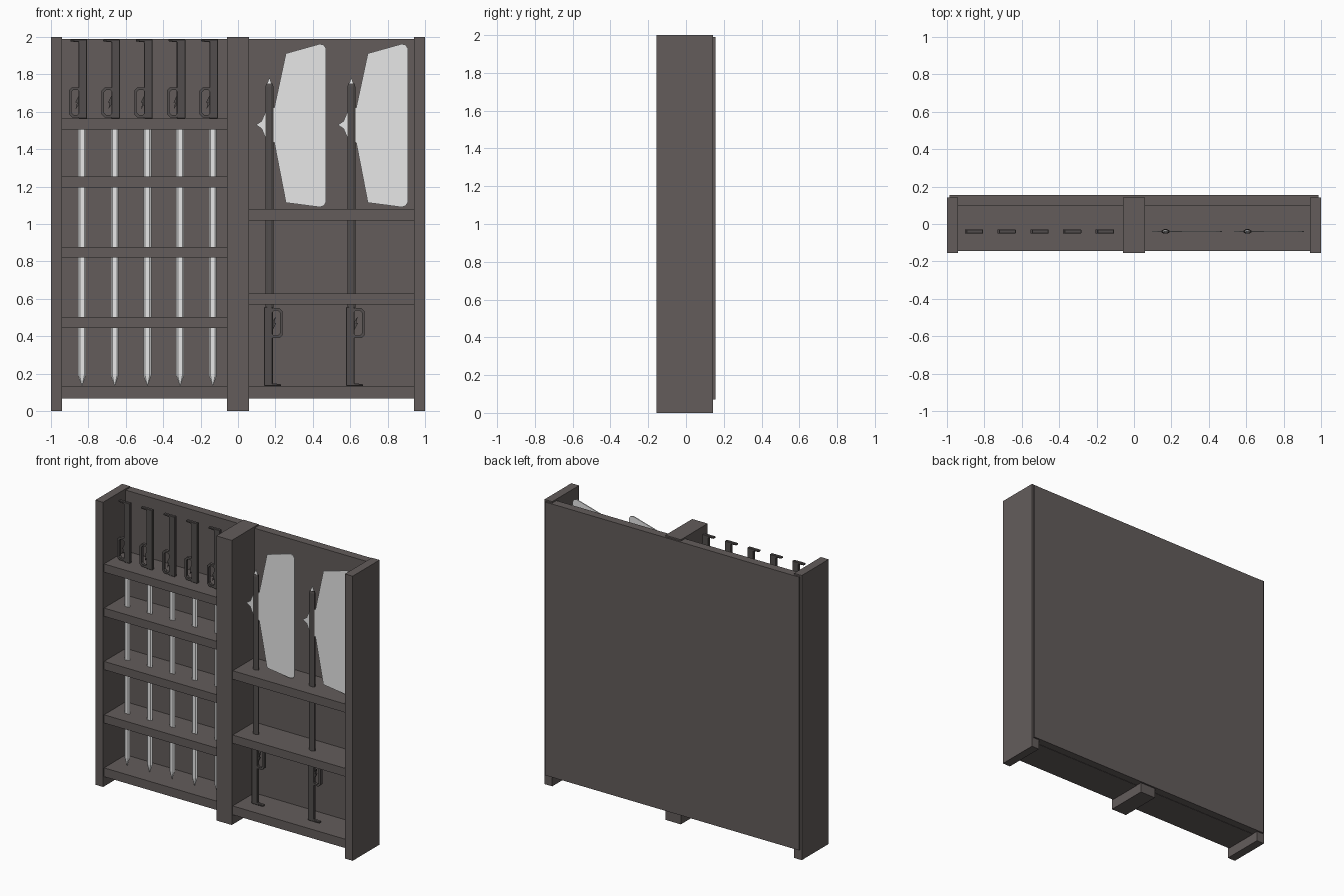
import bpy, bmesh, math

if "Cube" in bpy.data.objects:
    bpy.data.objects.remove(bpy.data.objects["Cube"])

def material(name, rgb):
    m = bpy.data.materials.new(name)
    m.diffuse_color = (*rgb, 1)
    m.use_nodes = True
    m.node_tree.nodes["Principled BSDF"].inputs["Base Color"].default_value = m.diffuse_color
    return m

WOOD = material("dark wood", (0.125, 0.108, 0.105))
GRIP = material("grip dark", (0.085, 0.076, 0.074))
STEEL = material("pale steel", (0.8, 0.8, 0.8))

def finish(bm, name, mat, bevel=0):
    bmesh.ops.recalc_face_normals(bm, faces=bm.faces[:])
    me = bpy.data.meshes.new(name)
    bm.to_mesh(me)
    bm.free()
    me.materials.append(mat)
    ob = bpy.data.objects.new(name, me)
    bpy.context.collection.objects.link(ob)
    if bevel:
        mod = ob.modifiers.new("bevel", 'BEVEL')
        mod.width = bevel
        mod.segments = 1
    return ob

def box(name, x, y, z, mat=WOOD):
    bm = bmesh.new()
    bmesh.ops.create_cube(bm, size=1)
    for v in bm.verts:
        v.co = [a[0] + (c + 0.5) * (a[1] - a[0]) for a, c in zip((x, y, z), v.co)]
    return finish(bm, name, mat)

def plate(name, pts, origin, depth, mat, sign=1, hole=None, bevel=0):
    """Outline in x/z, given thickness along y; optional hole with as many points."""
    bm = bmesh.new()
    ox, oz = origin
    def ring(p, y):
        return [bm.verts.new((ox + sign * a, y, oz + sign * b)) for a, b in p]
    f, b = YW - depth / 2, YW + depth / 2
    of, ob = ring(pts, f), ring(pts, b)
    def strip(p, q):
        for i in range(len(p)):
            j = (i + 1) % len(p)
            bm.faces.new((p[i], p[j], q[j], q[i]))
    strip(of, ob)
    if hole:
        hf, hb = ring(hole, f), ring(hole, b)
        strip(hf, hb)
        strip(of, hf)
        strip(ob, hb)
    else:
        bm.faces.new(of)
        bm.faces.new(ob)
    return finish(bm, name, mat, bevel)

def loft(name, section, x, levels, mat):
    """Stack scaled copies of an x/y section at the given heights."""
    bm = bmesh.new()
    rows = [[bm.verts.new((x + a * s, YW + b * s, z)) for a, b in section] for z, s in levels]
    n = len(section)
    for p, q in zip(rows, rows[1:]):
        for i in range(n):
            j = (i + 1) % n
            bm.faces.new((p[i], p[j], q[j], q[i]))
    bm.faces.new(rows[0])
    bm.faces.new(rows[-1])
    return finish(bm, name, mat)

YW = -0.04   # depth at which the weapons hang

# rack frame
for name, a, b in (("left_post", -1, -0.94), ("middle_post", -0.06, 0.06), ("right_post", 0.94, 1)):
    box(name, (a, b), (-0.155, 0.143), (0, 2))
box("back_panel", (-0.987, 0.987), (0.096, 0.155), (0.07, 1.99))
for z0, z1 in ((1.505, 1.563), (1.195, 1.253), (0.82, 0.878), (0.445, 0.503), (0.068, 0.13)):
    box("left_shelf", (-0.95, -0.05), (-0.144, 0.1), (z0, z1))
for z0, z1 in ((1.02, 1.08), (0.57, 0.628), (0.068, 0.13)):
    box("right_shelf", (0.05, 0.95), (-0.144, 0.1), (z0, z1))

def chamfered(x0, x1, z0, z1, c):
    return [(x0 + c, z0), (x1 - c, z0), (x1, z0 + c), (x1, z1 - c),
            (x1 - c, z1), (x0 + c, z1), (x0, z1 - c), (x0, z0 + c)]

def hilt(x, z, sign):
    # grip with hooked pommel
    plate("grip", [(-0.018, 0), (0.028, 0), (0.028, 0.423), (-0.062, 0.423),
                   (-0.062, 0.412), (-0.018, 0.408)], (x, z), 0.022, GRIP, sign, bevel=0.003)
    # hand guard loop
    plate("hand_guard", chamfered(-0.07, 0.0, 0.006, 0.166, 0.016), (x, z), 0.022, GRIP, sign,
          hole=chamfered(-0.057, -0.012, 0.019, 0.153, 0.012))
    # trigger inside the loop
    plate("trigger", [(-0.014, 0.13), (-0.036, 0.085), (-0.026, 0.087), (-0.034, 0.05),
                      (-0.014, 0.08)], (x, z), 0.012, GRIP, sign)

# five long swords on the left
flat = [(-0.021, 0), (-0.012, -0.007), (0.012, -0.007), (0.021, 0), (0.012, 0.007), (-0.012, 0.007)]
for i in range(5):
    x = -0.834 + 0.1748 * i
    loft("sword_blade", flat, x, [(1.57, 1), (0.19, 1), (0.165, 0.6), (0.135, 0.05)], STEEL)
    hilt(x, 1.564, 1)

# two great axes on the right
pole = [(0.021 * math.cos(math.radians(a)), 0.012 * math.sin(math.radians(a)))
        for a in [22.5 + 45 * k for k in range(8)]]
pole = [(a / math.cos(math.pi / 8), b / math.cos(math.pi / 8)) for a, b in pole]
for i in range(2):
    x = 0.168 + 0.438 * i
    loft("axe_pole", pole, x, [(0.55, 1), (1.735, 1), (1.75, 0.8)], GRIP)
    loft("axe_tip", pole, x, [(1.745, 0.75), (1.76, 0.4), (1.782, 0.05)], STEEL)
    plate("axe_blade", [(0.015, 1.435), (0.026, 1.435), (0.088, 1.114), (0.27, 1.09), (0.291, 1.098),
                        (0.302, 1.115), (0.302, 1.94), (0.291, 1.957), (0.27, 1.963), (0.088, 1.912),
                        (0.026, 1.623), (0.015, 1.623)], (x, 0), 0.007, STEEL)
    plate("axe_spike", [(-0.01, 1.455), (-0.024, 1.468), (-0.042, 1.51), (-0.072, 1.53),
                        (-0.042, 1.55), (-0.024, 1.592), (-0.01, 1.605)], (x, 0), 0.007, STEEL)
    hilt(x, 0.556, -1)
